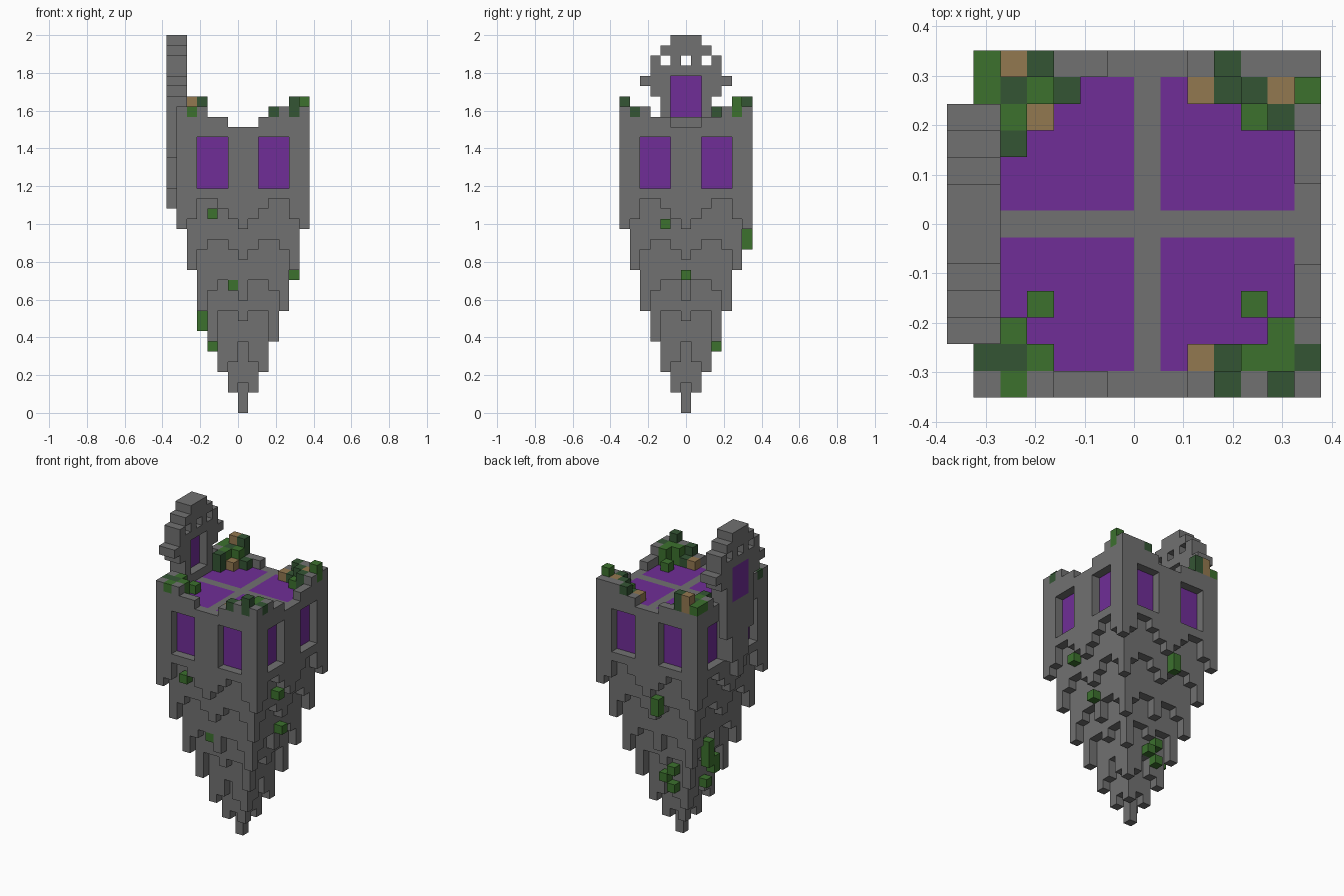
import bpy
import bmesh
from mathutils import Vector

U = 2 / 37                      # edge of one block
CENTRE_X = U / 2                # tower axis; the crest overhangs one side

if "Cube" in bpy.data.objects:
    bpy.data.objects.remove(bpy.data.objects["Cube"], do_unlink=True)


def material(name, rgb):
    m = bpy.data.materials.new(name)
    m.use_nodes = True
    m.diffuse_color = (*rgb, 1)
    m.node_tree.nodes["Principled BSDF"].inputs["Base Color"].default_value = (*rgb, 1)
    return m


MATS = {
    "stone": material("grey stone", (0.165, 0.165, 0.165)),
    "glass": material("purple glass", (0.162, 0.027, 0.31)),
    "g": material("leaf green", (0.045, 0.165, 0.027)),
    "d": material("dark green", (0.034, 0.09, 0.034)),
    "t": material("tan wood", (0.29, 0.188, 0.08)),
}
cells = {}                      # (i, j, k) -> (part, colour)


def put(part, colour, i, j, low, high):
    for k in range(low, high):
        cells[i, j, k] = (part, colour)


# Hanging stone body: each square ring ends in a jagged lower edge
HANG = [
    [0],
    [3, 2],
    [7, 5, 4],
    [9, 10, 10, 7],
    [11, 13, 13, 12, 10],
    [15, 16, 17, 17, 16, 14],
    [18, 19, 20, 21, 21, 19, 18],
]
RIM = [28, 28, 29, 29, 30, 30, 30]
FLOOR = 28
SPAN = range(-6, 7)

for i in SPAN:
    for j in SPAN:
        ring, along = max(abs(i), abs(j)), min(abs(i), abs(j))
        top = RIM[along] if ring == 6 else FLOOR
        put("stone_body", "stone", i, j, HANG[ring][along], top)
        # Four glass roof panels divided by a stone cross
        if ring < 6 and along > 0:
            put("roof_panels", "glass", i, j, FLOOR - 1, FLOOR)

# Recessed windows, two on every side
for a in (-4, -3, -2, 2, 3, 4):
    for k in range(22, 27):
        for s in (-1, 1):
            for outer, inner in (((a, 6 * s), (a, 5 * s)), ((6 * s, a), (5 * s, a))):
                cells.pop((*outer, k), None)
                cells[(*inner, k)] = ("window_panes", "glass")

# Crest: stepped plate, (bottom, top, half width)
STEPS = [(20, 22, 0), (22, 25, 1), (25, 31, 2), (31, 32, 3),
         (32, 33, 4), (33, 35, 3), (35, 36, 2), (36, 37, 1)]
for low, high, half in STEPS:
    for j in range(-half, half + 1):
        put("crest", "stone", -7, j, low, high)
        put("crest", "stone", -6, j, max(low, FLOOR), high)
for j in (-2, 0, 2):            # peep holes
    for i in (-7, -6):
        cells.pop((i, j, 34))
for j in (-1, 0, 1):            # crest pane, recessed on the inner side
    for k in range(29, 33):
        cells.pop((-6, j, k))
        cells[-7, j, k] = ("crest_pane", "glass")

# Planting on the roof, one row of letters per row of blocks from the back
PLANTS = {
    6: "gtd......d...",
    5: "gdgd....tddtg",
    4: ".gt.......gd.",
    3: ".d...........",
    -3: "..g.......g..",
    -4: ".g.........g.",
    -5: "ddg.....tdggd",
    -6: ".g.......d.d.",
}
TALL = {(5, -6): 31, (6, 5): 31, (-5, 6): 31, (-4, 6): 31, (-5, 3): 30}
for j, row in PLANTS.items():
    for i, colour in zip(SPAN, row):
        if colour == ".":
            continue
        on_rim = max(abs(i), abs(j)) == 6
        top = 30 if on_rim or abs(i) + abs(j) > 8 else 29
        put("roof_plants", colour, i, j, 29 if on_rim else FLOOR, TALL.get((i, j), top))

# Moss clinging to the hanging stone
MOSS = [(-3, -6, 19, 20), (-1, -4, 12, 13), (6, -2, 18, 19), (5, 0, 13, 14),
        (-1, 6, 16, 18), (0, 3, 7, 8), (-1, 3, 8, 9), (-1, 3, 6, 7),
        (-4, 1, 9, 12), (-4, 0, 8, 10), (-3, 0, 6, 7)]
for i, j, low, high in MOSS:
    put("wall_moss", "g", i, j, low, high)

AXES = [Vector(v) for v in ((1, 0, 0), (0, 1, 0), (0, 0, 1))]


def build(part):
    """Make one object from the exposed sides of the part's blocks."""
    mesh = bpy.data.meshes.new(part)
    used = sorted({c for p, c in cells.values() if p == part})
    for c in used:
        mesh.materials.append(MATS[c])
    bm = bmesh.new()
    for key, (owner, colour) in cells.items():
        if owner != part:
            continue
        mid = Vector(key)
        for n in range(3):
            for s in (-1, 1):
                d = AXES[n] * s
                if tuple(int(v) for v in mid + d) in cells:
                    continue
                a, b = AXES[(n + 1) % 3] * s, AXES[(n + 2) % 3]
                corners = [mid + (d + p * a + q * b) / 2
                           for p, q in ((-1, -1), (1, -1), (1, 1), (-1, 1))]
                face = bm.faces.new([bm.verts.new(
                    (c.x * U + CENTRE_X, c.y * U, (c.z + 0.5) * U)) for c in corners])
                face.material_index = used.index(colour)
    bmesh.ops.remove_doubles(bm, verts=bm.verts, dist=U / 100)
    bm.to_mesh(mesh)
    bm.free()
    bpy.context.collection.objects.link(bpy.data.objects.new(part, mesh))


for name in sorted({p for p, c in cells.values()}):
    build(name)
